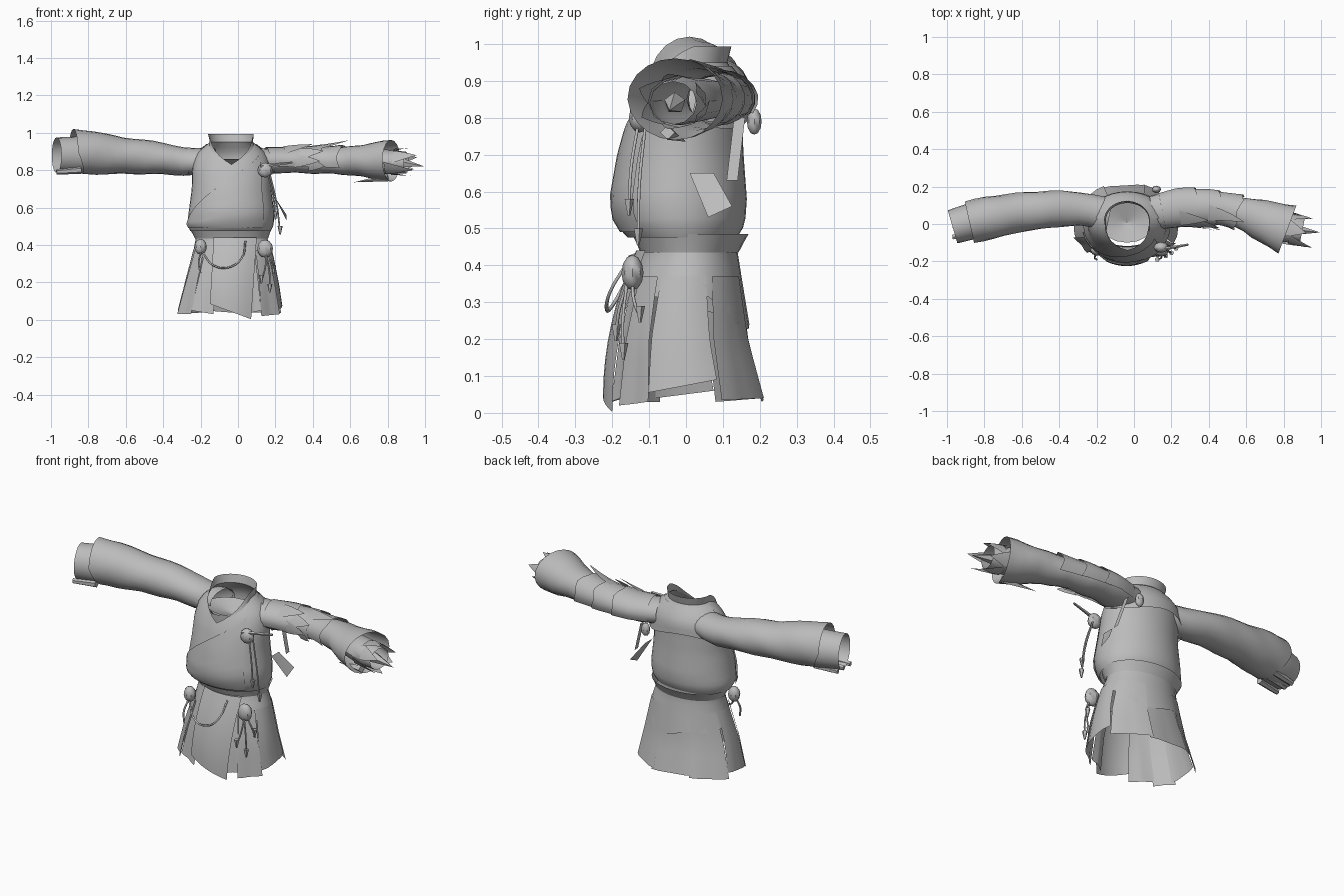
import bpy, bmesh, math
from mathutils import Vector

cube = bpy.data.objects.get("Cube")
if cube:
    bpy.data.objects.remove(cube, do_unlink=True)

grey = bpy.data.materials.new("cloth grey")
grey.use_nodes = True
GREY = (0.5, 0.5, 0.5, 1)
grey.diffuse_color = GREY
grey.node_tree.nodes["Principled BSDF"].inputs["Base Color"].default_value = GREY
UP = Vector((0, 0, 1))


def finish(name, bm, angle=35):
    mesh = bpy.data.meshes.new(name)
    bm.to_mesh(mesh)
    bm.free()
    mesh.materials.append(grey)
    mesh.polygons.foreach_set("use_smooth", [True] * len(mesh.polygons))
    mesh.set_sharp_from_angle(angle=math.radians(angle))
    ob = bpy.data.objects.new(name, mesh)
    bpy.context.collection.objects.link(ob)
    return ob


def sheet(name, fn, nu, nv):
    """Grid of quads from fn(u, v), both running 0 to 1."""
    bm = bmesh.new()
    rows = [[bm.verts.new(fn(i / nu, j / nv)) for i in range(nu + 1)] for j in range(nv + 1)]
    for a, b in zip(rows, rows[1:]):
        for i in range(nu):
            bm.faces.new((a[i], a[i + 1], b[i + 1], b[i]))
    bmesh.ops.remove_doubles(bm, verts=bm.verts, dist=0.0002)
    return finish(name, bm)


def mix(a, b, t):
    return a + (b - a) * t


def at(stations, key):
    """Interpolate a station list sorted by its first entry."""
    key = min(max(key, stations[0][0]), stations[-1][0])
    for a, b in zip(stations, stations[1:]):
        if key <= b[0]:
            t = (key - a[0]) / (b[0] - a[0])
            return [mix(p, q, t) for p, q in zip(a, b)]


def body(stations, deg, z, off=0.0):
    _, cx, cy, rx, ry = at(stations, z)
    a = math.radians(deg)
    return Vector((cx + (rx + off) * math.cos(a), cy + (ry + off) * math.sin(a), z))


def arm(stations, side, deg, s, off=0.0):
    _, y, z, rh, rv = at(stations, s)
    p, q = at(stations, s - 0.06), at(stations, s + 0.06)
    tangent = Vector((side * (q[0] - p[0]), q[1] - p[1], 0)).normalized()
    a = math.radians(deg)
    return (Vector((side * s, y, z)) + UP.cross(tangent) * (rh + off) * math.cos(a)
            + UP * (rv + off) * math.sin(a))


def cone(name, base, tip, r, sides=5, r2=0.0):
    base, tip = Vector(base), Vector(tip)
    bm = bmesh.new()
    bmesh.ops.create_cone(bm, cap_ends=True, segments=sides, radius1=r, radius2=r2,
                          depth=(tip - base).length)
    ob = finish(name, bm)
    ob.location = (base + tip) / 2
    ob.rotation_euler = (tip - base).to_track_quat("Z", "Y").to_euler()


def bead(name, loc, scale):
    bm = bmesh.new()
    bmesh.ops.create_uvsphere(bm, u_segments=8, v_segments=6, radius=1)
    ob = finish(name, bm)
    ob.location, ob.scale = loc, scale


def cord(name, points, r=0.005):
    data = bpy.data.curves.new(name, "CURVE")
    data.dimensions = "3D"
    data.bevel_depth, data.bevel_resolution, data.resolution_u = r, 1, 5
    spline = data.splines.new("BEZIER")
    spline.bezier_points.add(len(points) - 1)
    for bp, p in zip(spline.bezier_points, points):
        bp.co = p
        bp.handle_left_type = bp.handle_right_type = "AUTO"
    data.materials.append(grey)
    bpy.context.collection.objects.link(bpy.data.objects.new(name, data))


# Upper robe, bloused over the belt and open in a V at the throat
TORSO = [(0.475, -.04, -.01, .215, .148), (0.51, -.04, -.015, .232, .175), (0.58, -.035, -.018, .228, .183),
         (0.7, -.035, -.012, .212, .168), (0.8, -.035, 0, .21, .152), (0.86, -.035, .015, .2, .142),
         (0.9, -.035, .02, .175, .125), (0.93, -.035, .02, .14, .105), (.95, -.035, .02, .115, .092)]


def neckline(u):
    a = math.tau * u
    return .83 + .12 * abs(math.cos(a)) if math.sin(a) < 0 else .95


sheet("upper_robe", lambda u, v: body(TORSO, 360 * u, mix(.475, neckline(u), v)), 36, 18)


# Standing collar, high behind and falling to the point of the V
def collar(u, v):
    a = math.tau * u
    low = body(TORSO, 360 * u, neckline(u))
    high = Vector((-.038 + .122 * math.cos(a), .02 + .103 * math.sin(a), .993))
    return low.lerp(high, v * (1 - max(0, -math.sin(a))))


sheet("collar", collar, 36, 4)
sheet("undershirt", lambda u, v: Vector((-.038 + mix(.15, .002, v) * math.cos(math.tau * u),
      .01 + mix(.11, .002, v) * math.sin(math.tau * u), mix(.86, .82, v))), 16, 3)

# Crossed lapel on the chest and yoke over the upper back
sheet("crossed_lapel", lambda u, v: body(TORSO, mix(190, 318, u),
      mix(.49, mix(.52, .88, u ** .85), v), .007), 16, 8)
sheet("back_yoke", lambda u, v: body(TORSO, mix(5, 175, u),
      mix(.79 - .02 * math.sin(8 * u), .94, v), .006 + .016 * (1 - v)), 16, 5)

# Hips, belt and skirt
SKIRT = [(0, -.042, .007, .295, .213), (0.2, -.033, -.007, .252, .176),
         (0.36, -.028, 0, .212, .148), (0.44, -.035, .01, .19, .128), (0.49, -.04, .012, .19, .13)]


def hip(u, v):
    back = max(0, math.sin(math.tau * u))
    hem = .33 - .09 * back + .02 * math.sin(math.tau * u * 4)
    return body(SKIRT, 360 * u, mix(hem, .48, v), .008 * back * (1 - v))


sheet("hip_cloth", hip, 32, 6)
sheet("belt", lambda u, v: body(SKIRT, 360 * u, mix(.435, .485, v), .004 + .024 * v), 28, 2)

# Skirt panels: start angle, end angle, hem heights at both ends, outward offset
PANELS = [(-30, 24, .055, .09, .002), (25, 72, .035, .04, .006), (68, 118, .03, .05, .002),
          (114, 160, .04, .03, .006), (160, 204, .06, .04, .002), (200, 226, .03, .03, .008),
          (224, 252, .05, .03, .002), (286, 304, .03, .05, .002), (303, 331, .02, .03, .008)]
for i, (a0, a1, h0, h1, off) in enumerate(PANELS):
    def panel(u, v):
        flare = off + .006 * (1 - v) * math.cos(math.tau * u)
        mid, taper = (a0 + a1) / 2, mix(1, .9, v)
        return body(SKIRT, mid + (mix(a0, a1, u) - mid) * taper, mix(mix(h0, h1, u), .37, v), flare)
    sheet("skirt_panel_%d" % (i + 1), panel, 5, 6)

# Front apron with a slanted hem
sheet("front_apron", lambda u, v: Vector((mix(mix(-.15, .07, u), mix(-.13, .1, u), v),
      mix(-.225, -.135, v ** 2) + .025 * (2 * u - 1) ** 2,
      mix(mix(.085, .003, u), .44, v))), 8, 8)

# Right sleeve, wide and plain, with an inner cuff
RIGHT = [(.13, .05, .85, .085, .07), (.27, .08, .843, .088, .073), (.42, .082, .865, .098, .087),
         (.62, .062, .878, .105, .098), (.78, .032, .893, .115, .117), (.9, .005, .9, .113, .12)]
sheet("right_sleeve", lambda u, v: arm(RIGHT, -1, 360 * u,
      mix(.13, .88, v) - .05 * v ** 8 * max(0, -math.sin(math.tau * u)),
      .002 * math.sin(v * 22 + 4 * math.sin(math.tau * u))), 20, 14)
CUFF = [(.7, .05, .88, .09, .09), (.85, .02, .88, .098, .1), (.97, -.015, .88, .092, .095)]
sheet("right_inner_cuff", lambda u, v: arm(CUFF, -1, 360 * u, mix(.74, .97, v)), 20, 4)
for y in (-.05, .01, .06):
    cone("right_cuff_tie", (-.84, y, .80), (-.97, y - .02, .79), .02, 6, .014)

# Left sleeve, narrow at the elbow with a flared open cuff
LEFT = [(.1, .06, .85, .09, .07), (.25, .09, .85, .096, .064), (.4, .09, .85, .085, .068),
        (.5, .078, .848, .078, .068), (.6, .052, .85, .088, .076), (.7, .015, .85, .113, .092),
        (.82, -.03, .85, .135, .113)]
sheet("left_sleeve", lambda u, v: arm(LEFT, 1, 360 * u, mix(.1, .82, v),
      .003 * math.sin(v * 26 + 3 * math.sin(math.tau * u))), 20, 14)
BRACER = [(.55, .06, .85, .06, .055), (.8, -.015, .845, .085, .066), (.9, -.035, .84, .065, .058)]
sheet("left_bracer", lambda u, v: arm(BRACER, 1, 360 * u, mix(.55, .9, v)), 12, 6)

# Torn shards around the left wrist: angle, start, reach
for i, (deg, s, reach) in enumerate([(20, .84, .1), (90, .82, .1), (150, .84, .13),
                                     (215, .8, .16), (270, .82, .11), (330, .82, .1)]):
    def shard(u, v):
        return (arm(BRACER, 1, deg + 34 * (1 - v) * (2 * u - 1), s, .005 + .005 * v)
                + Vector((reach * v, -.03 * v, 0)))
    sheet("wrist_shard_%d" % (i + 1), shard, 2, 3)
cone("long_wrist_spike", (.86, -.03, .84), (.995, -.045, .82), .03, 5)
cone("cuff_low_spike", (.8, -.05, .76), (.62, .0, .735), .02, 4)

# Overlapping jagged plates over the left shoulder and arm
for i, (s0, s1) in enumerate([(.15, .32), (.28, .44), (.4, .55)]):
    def plate(u, v):
        jag = .035 * abs((u * 3) % 1 - .5) * v
        return arm(LEFT, 1, mix(-30, 205, u), mix(s0, s1, v) + jag, .005 + .01 * v)
    sheet("arm_plate_%d" % (i + 1), plate, 12, 4)
for i, (s, reach, deg) in enumerate([(.24, .16, 125), (.32, .15, 150), (.4, .2, 110),
                                     (.3, .15, 180), (.38, .1, 195)]):
    def feather(u, v):
        w = 26 * (1 - v) + 1
        return arm(LEFT, 1, deg + w * (u - .5) * 2, s + reach * v, .014 + .025 * v)
    sheet("shoulder_feather_%d" % (i + 1), feather, 2, 3)

# Torn cloth hanging under the left arm
sheet("torn_cloth", lambda u, v: Vector((mix(.26, .2, v), mix(.06, .125, u) - .05 * v,
      mix(.53 + .03 * u, .65, v))), 2, 3)
sheet("side_strip", lambda u, v: Vector((mix(.22, .17, v), mix(.11, .14, u) + .02 * v,
      mix(.63, .8, v))), 2, 3)

# Shoulder, back and waist beads with cords and tassels
bead("shoulder_bead", (.145, -.125, .8), (.04, .03, .04))
bead("back_bead", (.12, .185, .79), (.025, .02, .036))
bead("left_waist_bead", (.145, -.145, .38), (.042, .03, .048))
bead("right_waist_bead", (-.2, -.14, .39), (.033, .03, .042))
cone("shoulder_pin", (.12, -.14, .82), (.29, -.11, .84), .01, 5, .006)
TASSELS = [((.16, -.13, .78), (.2, -.155, .55)), ((.17, -.11, .78), (.225, -.13, .47)),
           ((.15, -.16, .35), (.125, -.19, .21)), ((.15, -.16, .35), (.17, -.17, .16)),
           ((.16, -.145, .35), (.19, -.125, .26))]
for i, (top, end) in enumerate(TASSELS):
    top, end = Vector(top), Vector(end)
    cord("tassel_cord_%d" % (i + 1), [top, (top + end) / 2 + Vector((.008, -.006, 0)), end], .0045)
    cone("tassel_tip_%d" % (i + 1), end + UP * .03, end - UP * .015, .014, 5, .004)
cord("waist_loop", [(-.19, -.16, .36), (-.13, -.2, .29), (-.05, -.215, .28), (.02, -.205, .33), (.04, -.15, .42)])
cord("waist_drop", [(-.2, -.155, .36), (-.21, -.18, .3), (-.2, -.19, .25)])
